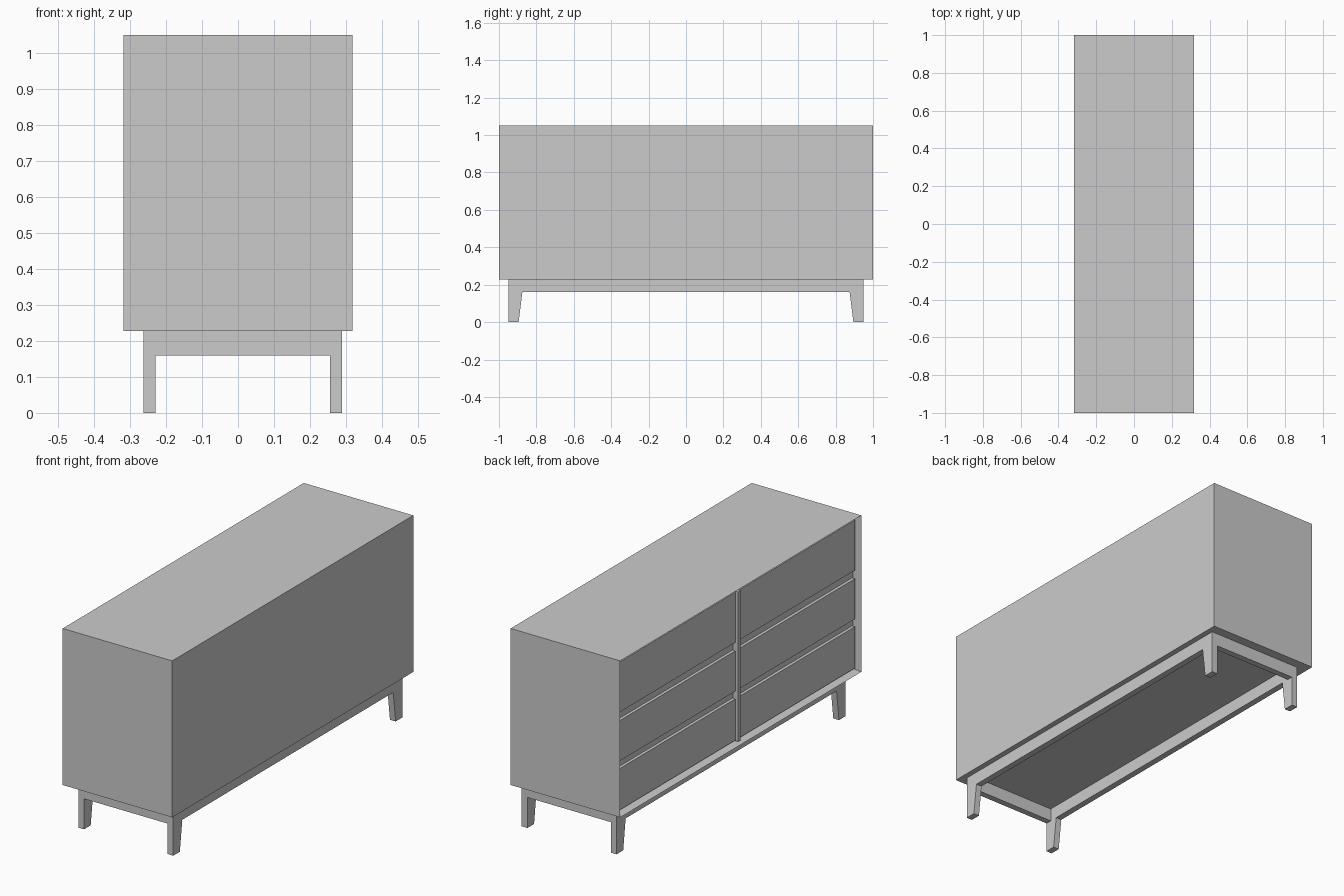
import bpy, bmesh

if "Cube" in bpy.data.objects:
    bpy.data.objects.remove(bpy.data.objects["Cube"])

X0, X1 = -0.318, 0.318      # cabinet depth, drawers face -x
Z0, Z1 = 0.228, 1.05        # cabinet bottom and top
WALL, RECESS = 0.018, 0.038 # panel thickness, depth of the open front


def finish(name, bm):
    bmesh.ops.recalc_face_normals(bm, faces=bm.faces)
    me = bpy.data.meshes.new(name)
    bm.to_mesh(me)
    bm.free()
    ob = bpy.data.objects.new(name, me)
    bpy.context.collection.objects.link(ob)
    return ob


def box_bm(x0, x1, y0, y1, z0, z1):
    bm = bmesh.new()
    bmesh.ops.create_cube(bm, size=1)
    for v in bm.verts:
        v.co.x = x1 if v.co.x > 0 else x0
        v.co.y = y1 if v.co.y > 0 else y0
        v.co.z = z1 if v.co.z > 0 else z0
    return bm


def box(name, *bounds):
    return finish(name, box_bm(*bounds))


# Cabinet: box with its -x face inset and pushed in
bm = box_bm(X0, X1, -1, 1, Z0, Z1)
bm.normal_update()
front = min(bm.faces, key=lambda f: f.calc_center_median().x)
bmesh.ops.inset_region(bm, faces=[front], thickness=WALL)
for v in front.verts:
    v.co.x += RECESS
finish("cabinet", bm)

# Centre divider
box("divider", X0 + 0.008, X0 + RECESS, -0.011, 0.011, Z0 + WALL, Z1 - WALL)

# Drawer fronts: two columns of three, with finger gaps between rows
rows = {"bottom": (0.25, 0.468), "middle": (0.508, 0.72), "top": (0.764, 1.028)}
for side, s in (("left", 1), ("right", -1)):
    y0, y1 = sorted((s * 0.014, s * 0.979))
    for row, (z0, z1) in rows.items():
        box(f"{row}_{side}_drawer", X0 + 0.022, X0 + RECESS, y0, y1, z0, z1)

# Base: long rails with tapered legs, cut from one profile
half = [(0.875, 0.16), (0.895, 0), (0.95, 0), (0.95, Z0)]
profile = half + [(-y, z) for y, z in reversed(half)]
for name, x0, x1 in (("front_leg_rail", -0.262, -0.229), ("rear_leg_rail", 0.256, 0.289)):
    bm = bmesh.new()
    face = bm.faces.new([bm.verts.new((x0, y, z)) for y, z in profile])
    ext = bmesh.ops.extrude_face_region(bm, geom=[face])
    moved = [g for g in ext["geom"] if isinstance(g, bmesh.types.BMVert)]
    bmesh.ops.translate(bm, verts=moved, vec=(x1 - x0, 0, 0))
    finish(name, bm)

# End rails joining the two leg frames
for name, s in (("end_rail_a", 1), ("end_rail_b", -1)):
    y0, y1 = sorted((s * 0.917, s * 0.95))
    box(name, -0.229, 0.256, y0, y1, 0.16, Z0)
